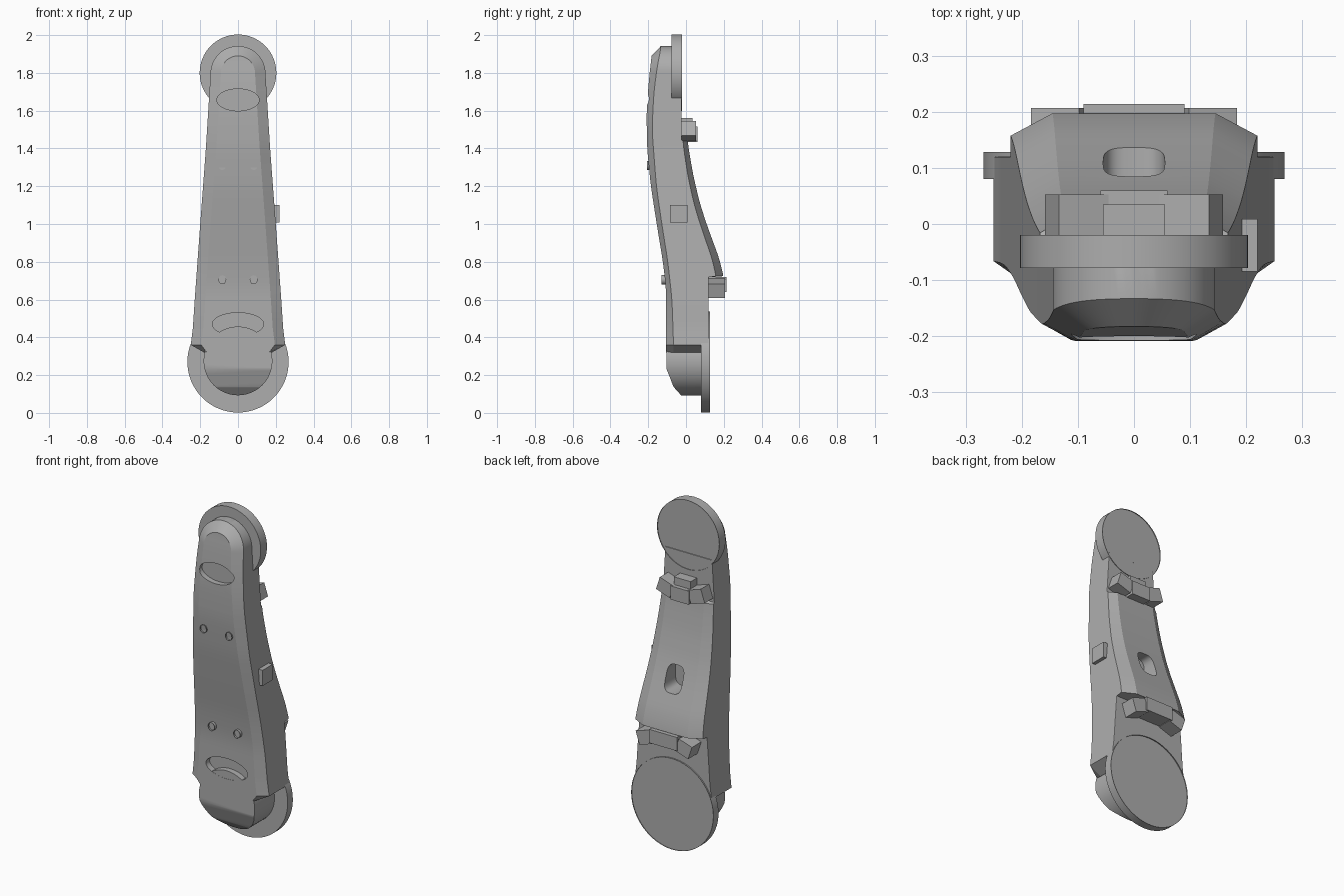
import bpy, bmesh, math
from mathutils import Vector, Matrix

cube = bpy.data.objects.get("Cube")
if cube:
    bpy.data.objects.remove(cube)

grey = bpy.data.materials.new("plain grey")
grey.use_nodes = True
COLOUR = (0.42, 0.42, 0.42, 1)
grey.diffuse_color = COLOUR
grey.node_tree.nodes["Principled BSDF"].inputs["Base Color"].default_value = COLOUR


def finish(name, bm, smooth=True):
    bmesh.ops.recalc_face_normals(bm, faces=bm.faces)
    mesh = bpy.data.meshes.new(name)
    bm.to_mesh(mesh)
    bm.free()
    mesh.materials.append(grey)
    ob = bpy.data.objects.new(name, mesh)
    bpy.context.collection.objects.link(ob)
    if smooth:
        smooth_object(ob)
    return ob


def smooth_object(ob):
    bpy.ops.object.select_all(action='DESELECT')
    bpy.context.view_layer.objects.active = ob
    ob.select_set(True)
    bpy.ops.object.shade_smooth_by_angle(angle=math.radians(25))


def extrude_y(bm, outline, y0, y1):
    """Prism from an x/z outline between two depths; returns the back face."""
    front = [bm.verts.new((x, y0, z)) for x, z in outline]
    back = [bm.verts.new((x, y1, z)) for x, z in outline]
    n = len(outline)
    for i in range(n):
        j = (i + 1) % n
        bm.faces.new((front[i], front[j], back[j], back[i]))
    bm.faces.new(front)
    return bm.faces.new(back)


def ellipse(cx, cz, rx, rz, n=64, power=1):
    pts = []
    for i in range(n):
        a = 2 * math.pi * i / n
        c, s = math.cos(a), math.sin(a)
        pts.append((cx + rx * math.copysign(abs(c) ** power, c),
                    cz + rz * math.copysign(abs(s) ** power, s)))
    return pts


def lerp(keys, z):
    if z <= keys[0][0]:
        return keys[0][1]
    for (a, u), (b, v) in zip(keys, keys[1:]):
        if z <= b:
            return u + (v - u) * (z - a) / (b - a)
    return keys[-1][1]


def soft(keys, z, reach=0.05):
    return sum(lerp(keys, z + reach * k / 3) for k in range(-3, 4)) / 7


# Arm profiles by height
WIDTH = [(0.36, 0.25), (0.45, 0.239), (0.6, 0.229), (1.0, 0.2), (1.4, 0.17), (1.8, 0.145)]
FRONT = [(0.65, -0.105), (0.8, -0.122), (1.0, -0.155), (1.2, -0.186), (1.4, -0.206),
         (1.6, -0.209), (1.8, -0.193), (1.9, -0.18)]
SHOULDER = [(0.36, -0.066), (0.6, -0.074), (0.8, -0.096), (1.0, -0.128), (1.2, -0.157),
            (1.5, -0.18), (1.7, -0.17), (1.85, -0.15), (1.94, -0.13)]
BACK = [(0.72, 0.2), (0.82, 0.175), (0.92, 0.138), (1.02, 0.102), (1.12, 0.071),
        (1.25, 0.04), (1.35, 0.022), (1.44, 0.008)]


def section(w, z, wf, zf):
    """One eight-point ring: front face, shoulder, side and back chamfer."""
    f, fc = soft(FRONT, zf), soft(SHOULDER, z)
    if z < 0.722:
        b, bc, wb = 0.12, 0.119, w - 0.002
    elif z < 1.442:
        b = soft(BACK, z, 0.03)
        t = (z - 0.72) / 0.72
        bc, wb = b - 0.04 + 0.015 * t, w - 0.075 + 0.03 * t
    else:
        b = -0.024 if z < 1.7 else -0.05
        bc, wb = b - 0.001, w - 0.002
    wb = max(wb, 0)
    half = [(wf, f, zf), (w, fc, z), (w, bc, z), (wb, b, z)]
    return half + [(-x, y, q) for x, y, q in reversed(half)]


# Tapered arm body with a rounded top
rings = [section(0.18, 0.32, 0.165, 0.32)]
heights = [0.36 + 0.03 * i for i in range(12)] + [0.718, 0.724]
heights += [0.74 + 0.035 * i for i in range(20)] + [1.44, 1.445, 1.5, 1.55, 1.6, 1.65, 1.69, 1.71, 1.75]
for z in heights:
    w = lerp(WIDTH, z)
    rings.append(section(w, z, w - 0.055, z))
for i in range(17):
    a = math.pi / 2 * i / 16
    c, s = (math.cos(a), math.sin(a)) if i < 16 else (0, 1)
    rings.append(section(0.145 * c, 1.8 + 0.142 * s, 0.09 * c, 1.8 + 0.09 * s))
bm = bmesh.new()
loops = [[bm.verts.new(p) for p in r] for r in rings]
for lo, hi in zip(loops, loops[1:]):
    for i in range(8):
        j = (i + 1) % 8
        bm.faces.new((lo[i], lo[j], hi[j], hi[i]))
bm.faces.new(loops[0])
bmesh.ops.remove_doubles(bm, verts=bm.verts, dist=0.0002)
arm = finish("arm_body", bm, False)


# Recesses: two front grips and one rear slot
def cut(outline, y0, y1):
    cb = bmesh.new()
    extrude_y(cb, outline, y0, y1)
    cutter = finish("cutter", cb, False)
    cutter.hide_render = True
    mod = arm.modifiers.new("recess", 'BOOLEAN')
    mod.operation, mod.solver, mod.object = 'DIFFERENCE', 'EXACT', cutter
    bpy.context.view_layer.objects.active = arm
    bpy.ops.object.modifier_apply(modifier=mod.name)
    bpy.data.objects.remove(cutter)


cut(ellipse(0, 1.657, 0.112, 0.058), -0.4, -0.175)
cut(ellipse(0, 0.47, 0.136, 0.06), -0.4, -0.07)
cut(ellipse(0, 1.0, 0.055, 0.075, 40, 0.6), 0.02, 0.4)
smooth_object(arm)

# Joint discs with a shallow recessed back
for name, cz, r, y0, y1 in (("upper_joint_disc", 1.8, 0.203, -0.078, -0.02),
                            ("lower_joint_disc", 0.27, 0.268, 0.08, 0.128)):
    bm = bmesh.new()
    back = extrude_y(bm, ellipse(0, cz, r, r), y0, y1)
    bmesh.ops.inset_region(bm, faces=[back], thickness=0.012)
    bmesh.ops.translate(bm, verts=back.verts, vec=(0, -0.006, 0))
    finish(name, bm)

# Lower boss, its front sliced at a slant
bm = bmesh.new()
extrude_y(bm, ellipse(0, 0.275, 0.182, 0.182), -0.104, 0.085)
for point, normal in (((0, -0.104, 0.235), (0, -0.115, -0.045)), ((0, -0.068, 0.14), (0, -0.05, -0.045))):
    res = bmesh.ops.bisect_plane(bm, geom=bm.verts[:] + bm.edges[:] + bm.faces[:], plane_co=point,
                                 plane_no=Vector(normal).normalized(), clear_outer=True)
    edges = [e for e in res["geom_cut"] if isinstance(e, bmesh.types.BMEdge)]
    bmesh.ops.contextual_create(bm, geom=edges)
finish("lower_boss", bm)


# Rear clips: three blocks set on an arc around each joint
def clip(name, cz, direction, r0, r1, y0, y1, half, side):
    for label, ang, hw, dy in (("centre", 0, half, 0), ("left", 1, side, -0.007), ("right", -1, side, -0.007)):
        bm = bmesh.new()
        mid = (r0 + r1) / 2
        tilt = ang * math.atan((half + side) / mid)
        outline = []
        for u, v in ((-hw, r0), (hw, r0), (hw, r1), (-hw, r1)):
            x = u * math.cos(tilt) + v * math.sin(tilt)
            z = v * math.cos(tilt) - u * math.sin(tilt)
            outline.append((x, cz + direction * z))
        extrude_y(bm, outline, y0, y1 + dy)
        finish(f"{name}_{label}", bm, False)


clip("upper_clip", 1.8, -1, 0.285, 0.365, -0.05, 0.06, 0.06, 0.047)
clip("lower_clip", 0.27, 1, 0.37, 0.45, 0.1, 0.214, 0.09, 0.045)


def box(name, size, centre):
    bm = bmesh.new()
    bmesh.ops.create_cube(bm, size=1, matrix=Matrix.Translation(centre) @ Matrix.Diagonal((*size, 1)))
    finish(name, bm, False)


box("upper_clip_tab", (0.11, 0.08, 0.05), (0, -0.005, 1.535))
box("side_block", (0.04, 0.094, 0.092), (0.2, -0.038, 1.055))

# Front bolts with a recessed socket
for z, y in ((1.31, -0.206), (0.705, -0.13)):
    for x, side in ((0.083, "left"), (-0.083, "right")):
        bm = bmesh.new()
        head = extrude_y(bm, ellipse(x, z, 0.021, 0.024, 20), y + 0.04, y)
        bmesh.ops.inset_region(bm, faces=[head], thickness=0.012)
        bmesh.ops.translate(bm, verts=head.verts, vec=(0, 0.01, 0))
        finish(("upper" if z > 1 else "lower") + "_bolt_" + side, bm)
